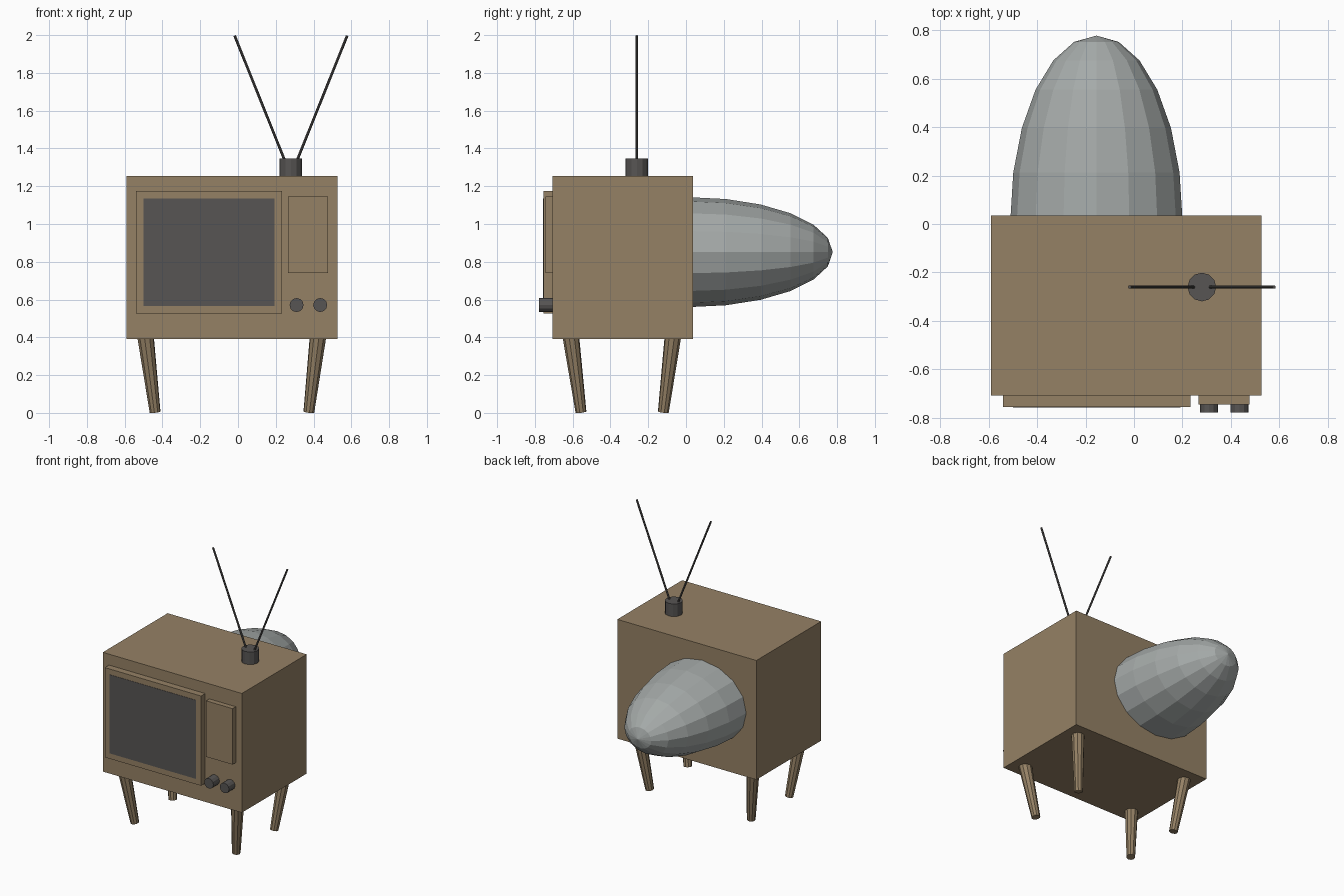
import bpy, bmesh, math
from mathutils import Vector, Matrix

if "Cube" in bpy.data.objects:
    bpy.data.objects.remove(bpy.data.objects["Cube"])


def material(name, rgb):
    m = bpy.data.materials.new(name)
    m.diffuse_color = (*rgb, 1)
    m.use_nodes = True
    m.node_tree.nodes["Principled BSDF"].inputs["Base Color"].default_value = m.diffuse_color
    return m


WOOD = material("brown wood", (0.30, 0.22, 0.13))
DARK = material("dark grey", (0.095, 0.09, 0.087))
GREY = material("light grey", (0.376, 0.402, 0.395))


def finish(name, bm, mat):
    bmesh.ops.recalc_face_normals(bm, faces=bm.faces)
    me = bpy.data.meshes.new(name)
    bm.to_mesh(me)
    bm.free()
    me.materials.append(mat)
    ob = bpy.data.objects.new(name, me)
    bpy.context.collection.objects.link(ob)
    return ob


def box(name, lo, hi, mat):
    lo, hi = Vector(lo), Vector(hi)
    bm = bmesh.new()
    place = Matrix.Translation((lo + hi) / 2) @ Matrix.Diagonal((*(hi - lo), 1))
    bmesh.ops.create_cube(bm, size=1, matrix=place)
    return finish(name, bm, mat)


def rod(name, a, b, r1, r2, sides, mat):
    """Straight or tapered rod from point a to point b."""
    a, b = Vector(a), Vector(b)
    d = b - a
    bm = bmesh.new()
    place = Matrix.Translation((a + b) / 2) @ d.to_track_quat('Z', 'Y').to_matrix().to_4x4()
    bmesh.ops.create_cone(bm, cap_ends=True, segments=sides, radius1=r1,
                          radius2=r2, depth=d.length, matrix=place)
    return finish(name, bm, mat)


# Cabinet with raised front panels
box("cabinet", (-0.59, -0.707, 0.39), (0.526, 0.036, 1.255), WOOD)
box("screen_frame", (-0.54, -0.755, 0.525), (0.232, -0.70, 1.176), WOOD)
box("screen", (-0.50, -0.757, 0.565), (0.192, -0.75, 1.136), DARK)
box("control_panel", (0.265, -0.744, 0.74), (0.477, -0.70, 1.146), WOOD)

# Control knobs
for i, x in enumerate((0.31, 0.435)):
    rod(f"knob_{i + 1}", (x, -0.70, 0.571), (x, -0.777, 0.571), 0.037, 0.037, 12, DARK)

# Splayed tapered legs
for side, xb, xt in (("left", -0.439, -0.489), ("right", 0.375, 0.423)):
    for end, yb, yt in (("front", -0.556, -0.609), ("back", -0.12, -0.07)):
        rod(f"{end}_{side}_leg", (xb, yb, 0.004), (xt, yt, 0.40), 0.029, 0.044, 10, WOOD)

# Rounded picture tube housing, pole pointing backwards
bm = bmesh.new()
place = (Matrix.Translation((-0.155, 0.015, 0.851))
         @ Matrix.Diagonal((0.355, 0.762, 0.291, 1))
         @ Matrix.Rotation(math.radians(-90), 4, 'X'))
bmesh.ops.create_uvsphere(bm, u_segments=16, v_segments=12, radius=1, matrix=place)
bmesh.ops.delete(bm, geom=[v for v in bm.verts if v.co.y < 0], context='VERTS')
finish("tube_housing", bm, GREY)

# Rabbit-ear antenna
rod("antenna_base", (0.28, -0.26, 1.25), (0.28, -0.26, 1.346), 0.059, 0.059, 12, DARK)
for side, s in (("left", -1), ("right", 1)):
    rod(f"{side}_antenna", (0.28 + s * 0.03, -0.26, 1.33),
        (0.28 + s * 0.298, -0.26, 1.997), 0.007, 0.007, 8, DARK)
